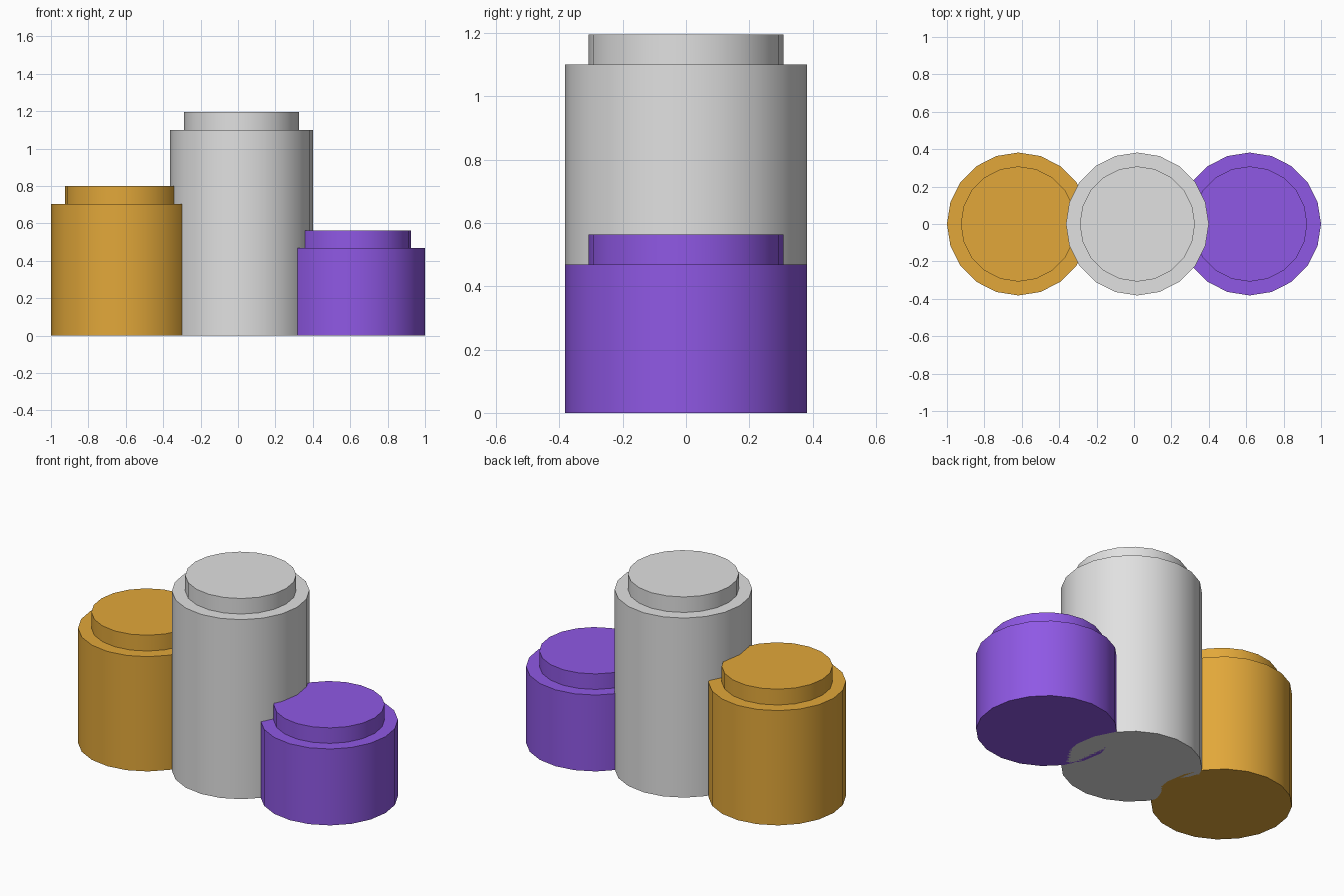
import bpy
import bmesh
import math

if "Cube" in bpy.data.objects:
    bpy.data.objects.remove(bpy.data.objects["Cube"])

SIDES = 20
R_BODY, R_CAP = 0.382, 0.308


def material(name, rgb):
    m = bpy.data.materials.new(name)
    m.diffuse_color = (*rgb, 1)
    m.use_nodes = True
    m.node_tree.nodes["Principled BSDF"].inputs["Base Color"].default_value = m.diffuse_color
    return m


def stepped_column(name, x, shoulder, top, mat):
    """Closed cylinder with a narrower raised disc on top, from a turned profile."""
    profile = [(R_BODY, 0), (R_BODY, shoulder), (R_CAP, shoulder), (R_CAP, top)]
    bm = bmesh.new()
    rings = []
    for r, z in profile:
        rings.append([bm.verts.new((r * math.cos(a), r * math.sin(a), z))
                      for a in (2 * math.pi * i / SIDES for i in range(SIDES))])
    for low, high in zip(rings, rings[1:]):
        for i in range(SIDES):
            j = (i + 1) % SIDES
            bm.faces.new((low[i], low[j], high[j], high[i]))
    bm.faces.new(rings[0][::-1])
    bm.faces.new(rings[-1])
    mesh = bpy.data.meshes.new(name)
    bm.to_mesh(mesh)
    bm.free()
    mesh.materials.append(mat)
    obj = bpy.data.objects.new(name, mesh)
    obj.location.x = x
    bpy.context.collection.objects.link(obj)
    # Smooth sides, crisp rims
    bpy.ops.object.select_all(action='DESELECT')
    obj.select_set(True)
    bpy.context.view_layer.objects.active = obj
    bpy.ops.object.shade_smooth_by_angle(angle=math.radians(40))


# Three overlapping columns of different heights
stepped_column("left_column", -0.618, 0.703, 0.80, material("gold", (0.76, 0.39, 0.042)))
stepped_column("middle_column", 0.018, 1.10, 1.195, material("light grey", (0.75, 0.75, 0.75)))
stepped_column("right_column", 0.618, 0.468, 0.563, material("purple", (0.275, 0.098, 0.78)))
